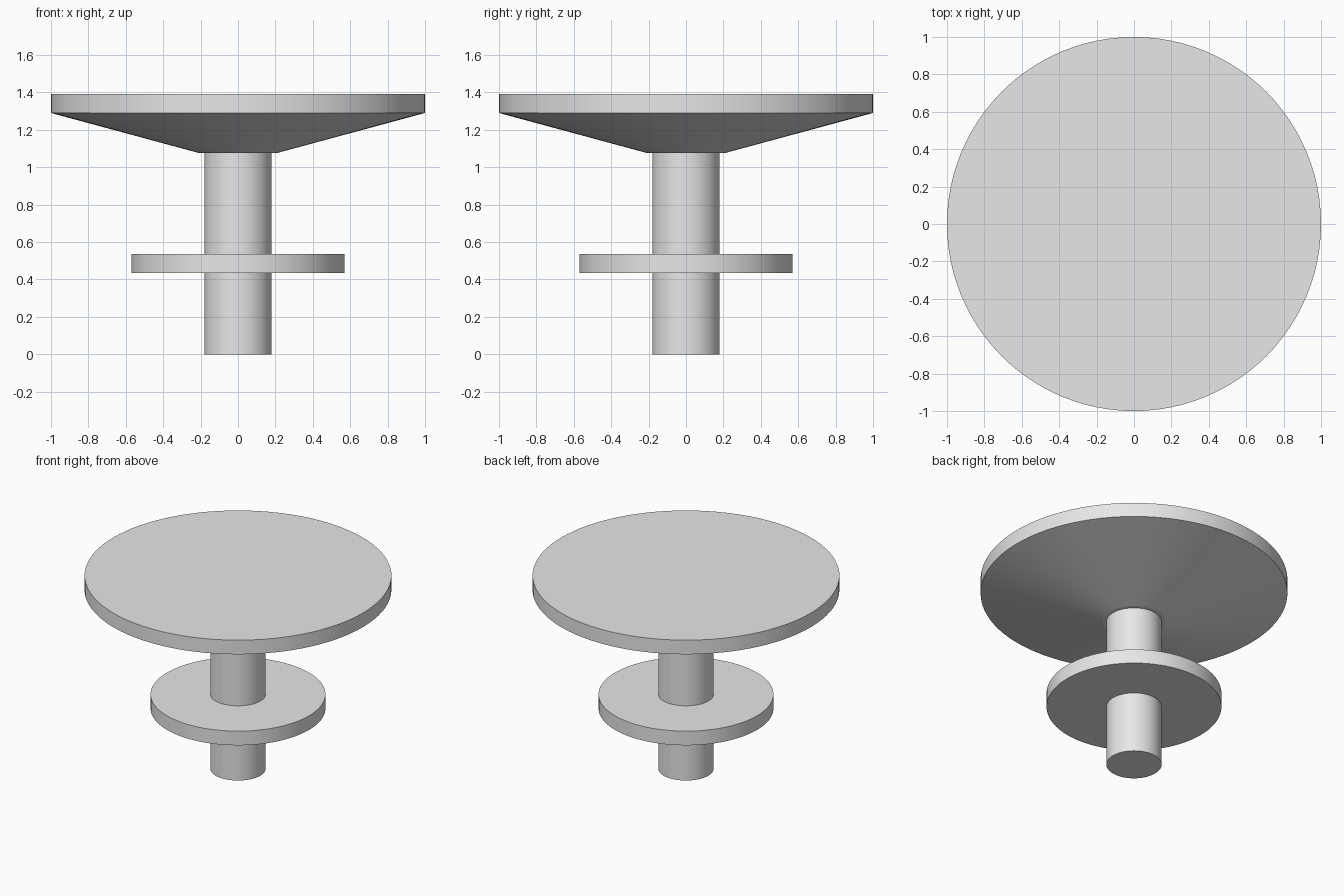
import bpy
import bmesh
import math

if "Cube" in bpy.data.objects:
    bpy.data.objects.remove(bpy.data.objects["Cube"], do_unlink=True)

SEGMENTS = 96

grey = bpy.data.materials.new("light_grey")
grey.use_nodes = True
colour = (0.8, 0.8, 0.8, 1)
grey.diffuse_color = colour
grey.node_tree.nodes["Principled BSDF"].inputs["Base Color"].default_value = colour


def turned_part(name, profile):
    """Closed solid from (radius, height) pairs listed bottom to top."""
    bm = bmesh.new()
    rings = []
    for radius, height in profile:
        angles = [math.tau * i / SEGMENTS for i in range(SEGMENTS)]
        rings.append([bm.verts.new((radius * math.cos(a), radius * math.sin(a), height))
                      for a in angles])
    for low, high in zip(rings, rings[1:]):
        for i in range(SEGMENTS):
            j = (i + 1) % SEGMENTS
            bm.faces.new((low[i], low[j], high[j], high[i]))
    bm.faces.new(rings[0][::-1])
    bm.faces.new(rings[-1])
    mesh = bpy.data.meshes.new(name)
    bm.to_mesh(mesh)
    bm.free()
    mesh.materials.append(grey)
    part = bpy.data.objects.new(name, mesh)
    bpy.context.collection.objects.link(part)
    bpy.ops.object.select_all(action="DESELECT")
    part.select_set(True)
    bpy.context.view_layer.objects.active = part
    # Keep the shallow cone's rim crisp against the straight edge
    bpy.ops.object.shade_smooth_by_angle(angle=math.radians(12))
    return part


# Central column, running from the floor into the table top
turned_part("column", [(0.18, 0), (0.18, 1.08)])

# Flat ring shelf around the column
turned_part("lower_disc", [(0.57, 0.435), (0.57, 0.537)])

# Table top with conical underside
turned_part("table_top", [(0.205, 1.075), (1, 1.29), (1, 1.392)])
